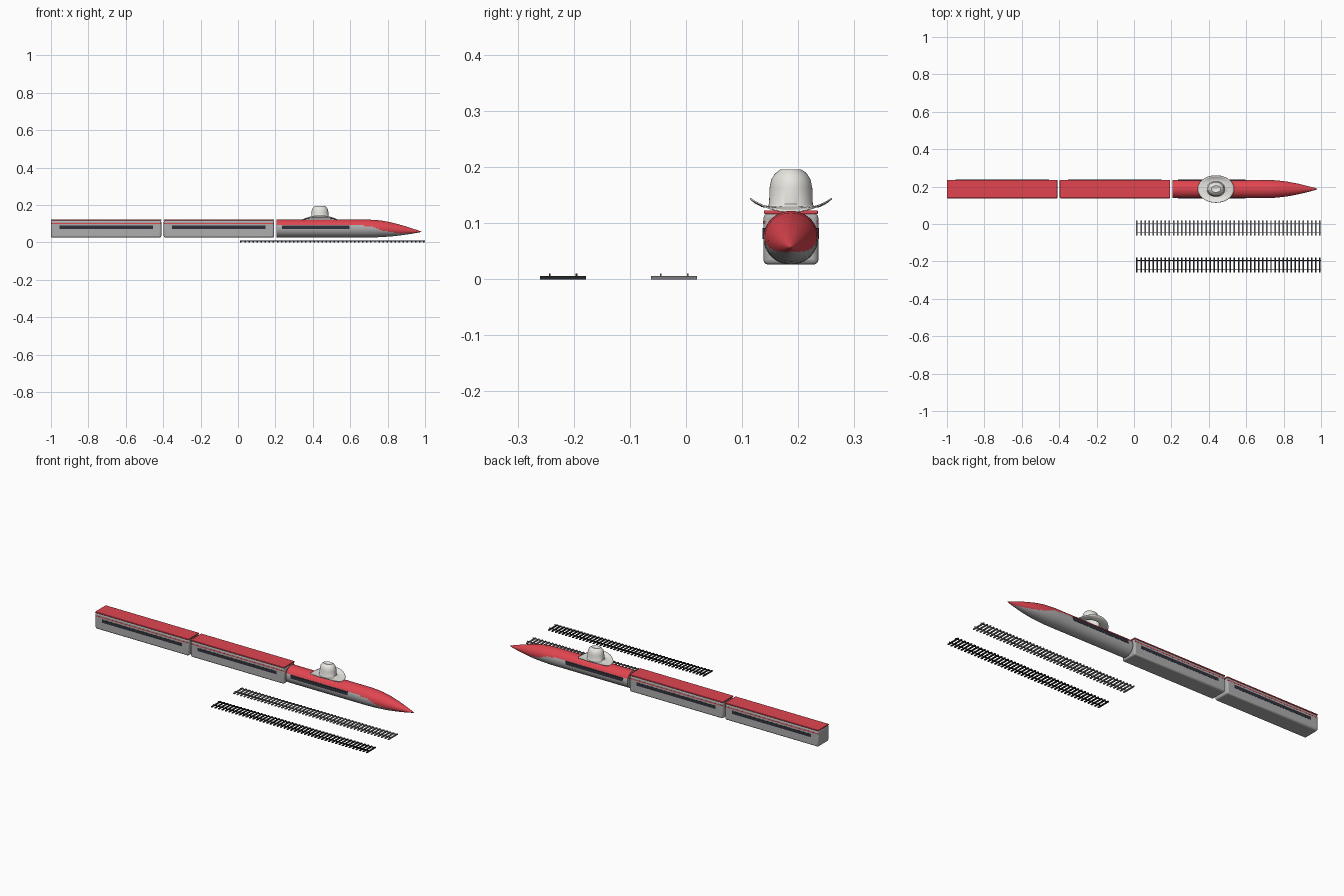
import bpy, bmesh, math

if "Cube" in bpy.data.objects:
    bpy.data.objects.remove(bpy.data.objects["Cube"])

TRAIN_Y = 0.187


def mat(name, rgb):
    m = bpy.data.materials.new(name)
    m.diffuse_color = (*rgb, 1)
    m.use_nodes = True
    m.node_tree.nodes["Principled BSDF"].inputs["Base Color"].default_value = m.diffuse_color
    return m


RED = mat("red_paint", (0.75, 0.06, 0.08))
GLASS = mat("dark_glass", (0.03, 0.03, 0.045))
FELT = mat("hat_felt", (0.8, 0.79, 0.75))
STEEL = mat("grey_track", (0.2, 0.2, 0.2))
BLACK = mat("dark_track", (0.02, 0.02, 0.02))
GREY = mat("grey_body", (0.42, 0.42, 0.42))


def finish(name, bm, mats=()):
    bmesh.ops.recalc_face_normals(bm, faces=bm.faces[:])
    me = bpy.data.meshes.new(name)
    bm.to_mesh(me)
    bm.free()
    for m in mats:
        me.materials.append(m)
    ob = bpy.data.objects.new(name, me)
    bpy.context.collection.objects.link(ob)
    return ob


def add_box(bm, x0, x1, y0, y1, z0, z1):
    verts = bmesh.ops.create_cube(bm, size=1)["verts"]
    for v in verts:
        v.co = ((x0 + x1) / 2 + v.co.x * (x1 - x0),
                (y0 + y1) / 2 + v.co.y * (y1 - y0),
                (z0 + z1) / 2 + v.co.z * (z1 - z0))


def boxes(name, items, m, bevel=0):
    bm = bmesh.new()
    for b in items:
        add_box(bm, *b)
    ob = finish(name, bm, [m])
    if bevel:
        mod = ob.modifiers.new("bevel", 'BEVEL')
        mod.width, mod.segments = bevel, 3
        smooth(ob)
    return ob


def smooth(ob):
    bpy.ops.object.select_all(action='DESELECT')
    ob.select_set(True)
    bpy.context.view_layer.objects.active = ob
    bpy.ops.object.shade_smooth_by_angle(angle=math.radians(40))


def side_strips(name, x0, x1, z0, z1, m, out):
    items = [(x0, x1, *sorted((TRAIN_Y + s * (out - 0.005), TRAIN_Y + s * out)), z0, z1)
             for s in (-1, 1)]
    return boxes(name, items, m)


def lerp(pts, x):
    for a, b in zip(pts, pts[1:]):
        if x <= b[0]:
            t = (x - a[0]) / (b[0] - a[0])
            return [p + (q - p) * t for p, q in zip(a[1:], b[1:])]
    return list(pts[-1][1:])


def loft(bm, rings):
    for a, b in zip(rings, rings[1:]):
        n = len(a)
        for i in range(n):
            bm.faces.new((a[i], a[(i + 1) % n], b[(i + 1) % n], b[i]))


# Two passenger cars
for label, x0 in (("rear", -1.0), ("middle", -0.397)):
    x1 = x0 + 0.59
    boxes(label + "_car_body", [(x0, x1, TRAIN_Y - 0.049, TRAIN_Y + 0.049, 0.026, 0.118)], GREY, 0.009)
    boxes(label + "_car_roof", [(x0, x1, TRAIN_Y - 0.048, TRAIN_Y + 0.048, 0.116, 0.123)], RED, 0.002)
    side_strips(label + "_car_windows", x0 + 0.045, x0 + 0.545, 0.072, 0.090, GLASS, 0.0497)
    side_strips(label + "_car_stripe", x0 + 0.003, x1 - 0.003, 0.099, 0.104, RED, 0.0495)

# Bullet nosed engine: x, top, bottom, half width
shape = [(0.205, .122, .026, .049), (0.70, .122, .026, .049), (0.76, .118, .028, .0465),
         (0.82, .107, .032, .0395), (0.88, .091, .039, .028), (0.94, .072, .048, .0135),
         (0.965, .064, .053, .0065), (0.98, .058, .056, .0008)]
red_line = [(0.2, .094), (0.6, .094), (0.71, .087), (0.77, .062), (0.84, .051), (0.98, .048)]
bm = bmesh.new()
xs = [0.205 + 0.775 * i / 48 for i in range(49)]
rings = []
for x in xs:
    top, bot, w = lerp(shape, x)
    rings.append([bm.verts.new((x, TRAIN_Y + w * math.cos(a),
                                (top + bot) / 2 + (top - bot) / 2 * math.sin(a)))
                  for a in (2 * math.pi * k / 48 for k in range(48))])
loft(bm, rings)
bm.faces.new(rings[0])
bm.faces.new(rings[-1])
for f in bm.faces:
    c = f.calc_center_median()
    if len(f.verts) == 4 and c.z > lerp(red_line, c.x)[0]:
        f.material_index = 1
smooth(finish("engine_body", bm, [GREY, RED]))
side_strips("engine_windows", 0.235, 0.595, 0.072, 0.091, GLASS, 0.0503)

# Wide brimmed hat: rx, ry, z, side curl, end droop
hat = [(.098, .072, .130, .015, .009), (.088, .064, .130, .008, .006), (.068, .051, .130, .001, .002),
       (.050, .041, .130, 0, 0), (.046, .039, .134, 0, 0), (.045, .038, .163, 0, 0),
       (.042, .035, .178, 0, 0), (.035, .028, .189, 0, 0), (.025, .018, .196, 0, 0),
       (.015, .010, .194, 0, 0), (.004, .003, .191, 0, 0)]
bm = bmesh.new()
rings = [[bm.verts.new((0.438 + rx * math.cos(a), TRAIN_Y + ry * math.sin(a),
                        z + up * math.sin(a) ** 2 - down * math.cos(a) ** 2))
          for a in (2 * math.pi * k / 48 for k in range(48))]
         for rx, ry, z, up, down in hat]
loft(bm, rings)
bm.faces.new(rings[-1])
hat_ob = finish("hat", bm, [FELT])
mod = hat_ob.modifiers.new("thickness", 'SOLIDIFY')
mod.thickness, mod.offset = 0.0025, -1
smooth(hat_ob)

# Two stretches of track
for label, yc, m in (("near", -0.219, BLACK), ("middle", -0.021, STEEL)):
    n = 46
    pitch = (0.985 - 0.008) / (n - 1)
    ties = [(0.012 + i * pitch, 0.020 + i * pitch, yc - 0.041, yc + 0.041, 0, 0.0055)
            for i in range(n)]
    boxes(label + "_track_sleepers", ties, m)
    rails = [(0.012, 1.0, yc + s * 0.024 - 0.0015, yc + s * 0.024 + 0.0015, 0.005, 0.0105)
             for s in (-1, 1)]
    boxes(label + "_track_rails", rails, m)
